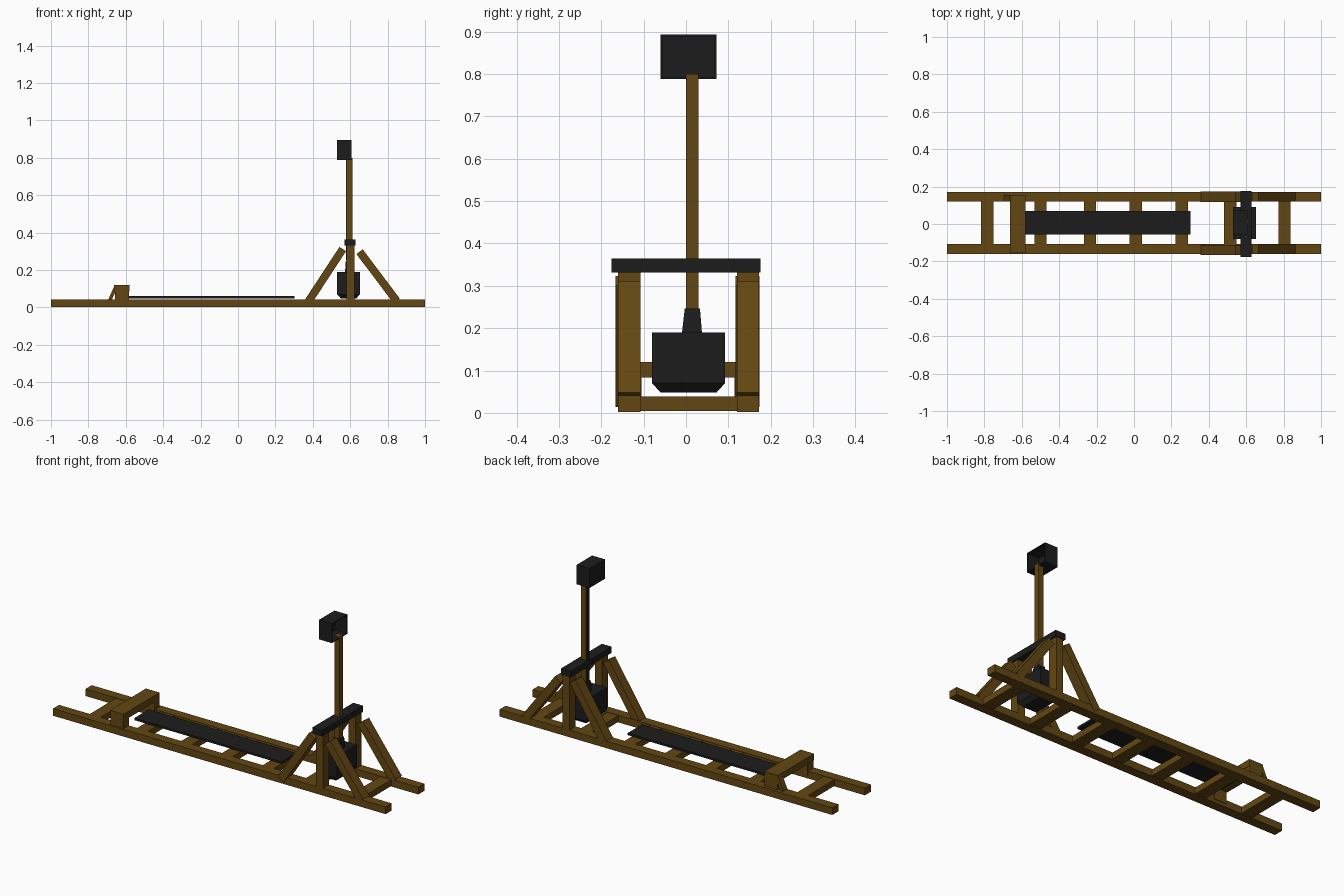
import bpy, bmesh, math
from mathutils import Matrix, Vector

if "Cube" in bpy.data.objects:
    bpy.data.objects.remove(bpy.data.objects["Cube"])


def material(name, rgb):
    m = bpy.data.materials.new(name)
    m.diffuse_color = (*rgb, 1)
    m.use_nodes = True
    m.node_tree.nodes["Principled BSDF"].inputs["Base Color"].default_value = m.diffuse_color
    return m


WOOD = material("wood", (0.125, 0.062, 0.006))
DARK = material("dark_metal", (0.012, 0.012, 0.012))


def finish(name, bm, mat):
    bmesh.ops.recalc_face_normals(bm, faces=bm.faces)
    me = bpy.data.meshes.new(name)
    bm.to_mesh(me)
    bm.free()
    me.materials.append(mat)
    ob = bpy.data.objects.new(name, me)
    bpy.context.collection.objects.link(ob)
    return ob


def box(name, x, y, z, mat=WOOD):
    bm = bmesh.new()
    size = (x[1] - x[0], y[1] - y[0], z[1] - z[0])
    mid = ((x[0] + x[1]) / 2, (y[0] + y[1]) / 2, (z[0] + z[1]) / 2)
    bmesh.ops.create_cube(bm, size=1, matrix=Matrix.Translation(mid) @ Matrix.Diagonal((*size, 1)))
    return finish(name, bm, mat)


def extrude_xz(name, pts, y, mat=WOOD):
    """Extrude an outline in the xz plane between two y values."""
    bm = bmesh.new()
    a = [bm.verts.new((px, y[0], pz)) for px, pz in pts]
    b = [bm.verts.new((px, y[1], pz)) for px, pz in pts]
    bm.faces.new(a)
    bm.faces.new(b[::-1])
    for i in range(len(pts)):
        j = (i + 1) % len(pts)
        bm.faces.new((a[i], a[j], b[j], b[i]))
    return finish(name, bm, mat)


def beam(name, p, q, width, y):
    """Square-ended slanted timber from p to q in the xz plane."""
    p, q = Vector(p), Vector(q)
    d = (q - p).normalized() * width / 2
    n = Vector((-d.y, d.x))
    return extrude_xz(name, [p + n, p - n, q - n, q + n], y)


def loft(name, rings, mat):
    """Stack of rectangles (x0, x1, y0, y1, z) skinned into a solid."""
    bm = bmesh.new()
    loops = [[bm.verts.new(c) for c in ((a, e, z), (b, e, z), (b, f, z), (a, f, z))]
             for a, b, e, f, z in rings]
    for lo, hi in zip(loops, loops[1:]):
        for i in range(4):
            j = (i + 1) % 4
            bm.faces.new((lo[i], lo[j], hi[j], hi[i]))
    bm.faces.new(loops[0][::-1])
    bm.faces.new(loops[-1])
    return finish(name, bm, mat)


# Both sides of the frame: rail, upright, slanted braces, stop leg
sides = {"front": ((-0.16, -0.108), (-0.166, -0.112), (-0.155, -0.105)),
         "back": ((0.12, 0.172), (0.117, 0.174), (0.115, 0.155))}
for side, (y, yb, ys) in sides.items():
    box(side + "_rail", (-1, 1), y, (0.002, 0.041))
    box(side + "_upright", (0.58, 0.622), y, (0.02, 0.332))
    beam(side + "_left_brace", (0.372, 0.025), (0.56, 0.312), 0.042, yb)
    beam(side + "_right_brace", (0.848, 0.035), (0.65, 0.298), 0.042, y)
    box(side + "_stop_leg", (-0.658, -0.582), ys, (0.02, 0.1))

# Rungs between the rails
for i, x in enumerate((-0.785, -0.50, -0.235, 0.01, 0.255, 0.515, 0.805)):
    box(f"rung_{i + 1}", (x - 0.033, x + 0.033), (-0.13, 0.14), (0.005, 0.039))

# Arm stop at the left end, with its single wedge brace
box("stop_crossbar", (-0.662, -0.58), (-0.155, 0.155), (0.084, 0.12))
beam("stop_brace", (-0.687, 0.035), (-0.653, 0.111), 0.018, (0.12, 0.155))

# Flat sliding track
box("track", (-0.585, 0.302), (-0.055, 0.07), (0.049, 0.06), DARK)

# Pivot bar on top of the uprights
box("pivot_bar", (0.57, 0.629), (-0.176, 0.176), (0.331, 0.364), DARK)

# Throwing arm with a dark facing strip
box("throwing_arm", (0.58, 0.611), (0.0, 0.029), (0.2, 0.8))
box("arm_strip", (0.577, 0.581), (0.003, 0.026), (0.25, 0.8), DARK)

# Counterweight with chamfered base, and tapered socket
loft("counterweight", [(0.55, 0.632, -0.06, 0.072, 0.048), (0.53, 0.652, -0.08, 0.092, 0.07),
                       (0.53, 0.652, -0.08, 0.092, 0.19)], DARK)
loft("arm_socket", [(0.572, 0.619, -0.01, 0.038, 0.185), (0.576, 0.615, -0.003, 0.033, 0.246)], DARK)

# Bucket: box open toward +x, made by insetting and pushing in that face
bm = bmesh.new()
bmesh.ops.create_cube(bm, size=1, matrix=Matrix.Translation((0.568, 0.006, 0.841))
                      @ Matrix.Diagonal((0.077, 0.132, 0.106, 1)))
bm.normal_update()
mouth = max(bm.faces, key=lambda f: f.calc_center_median().x)
bmesh.ops.inset_region(bm, faces=[mouth], thickness=0.007)
inner = bmesh.ops.extrude_discrete_faces(bm, faces=[mouth])["faces"][0]
bmesh.ops.translate(bm, verts=inner.verts, vec=(-0.069, 0, 0))
finish("bucket", bm, DARK)
